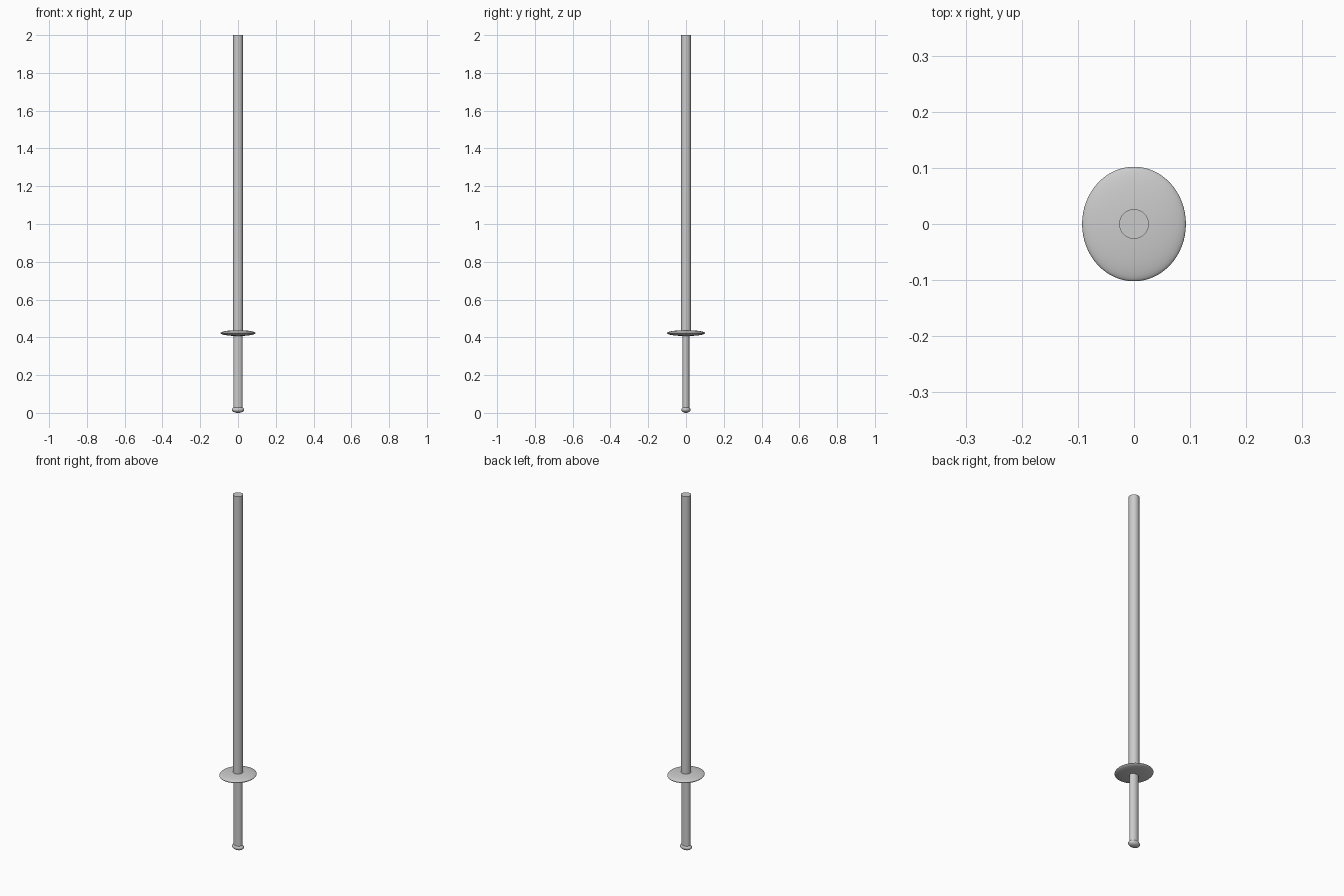
import bpy
import math

if "Cube" in bpy.data.objects:
    bpy.data.objects.remove(bpy.data.objects["Cube"])


def finish(ob, name, scale=(1, 1, 1)):
    ob.name = name
    ob.scale = scale
    bpy.ops.object.transform_apply(location=False, rotation=False, scale=True)
    bpy.ops.object.shade_smooth_by_angle(angle=math.radians(40))
    return ob


def rod(name, rx, ry, z0, z1):
    """Elliptical rod standing between two heights."""
    bpy.ops.mesh.primitive_cylinder_add(vertices=48, radius=1, depth=z1 - z0,
                                        location=(0, 0, (z0 + z1) / 2))
    return finish(bpy.context.object, name, (rx, ry, 1))


def ellipsoid(name, rx, ry, z0, z1):
    """Flattened ball filling the space between two heights."""
    bpy.ops.mesh.primitive_uv_sphere_add(segments=64, ring_count=32, radius=1,
                                         location=(0, 0, (z0 + z1) / 2))
    return finish(bpy.context.object, name, (rx, ry, (z1 - z0) / 2))


# Long round blade
rod("blade", 0.0265, 0.0265, 0.42, 2.0)

# Oval lens-shaped hand guard
ellipsoid("guard", 0.0925, 0.102, 0.407, 0.438)

# Oval grip and its rounded end cap
rod("grip", 0.0245, 0.019, 0.015, 0.425)
ellipsoid("pommel", 0.033, 0.024, 0.0, 0.034)
